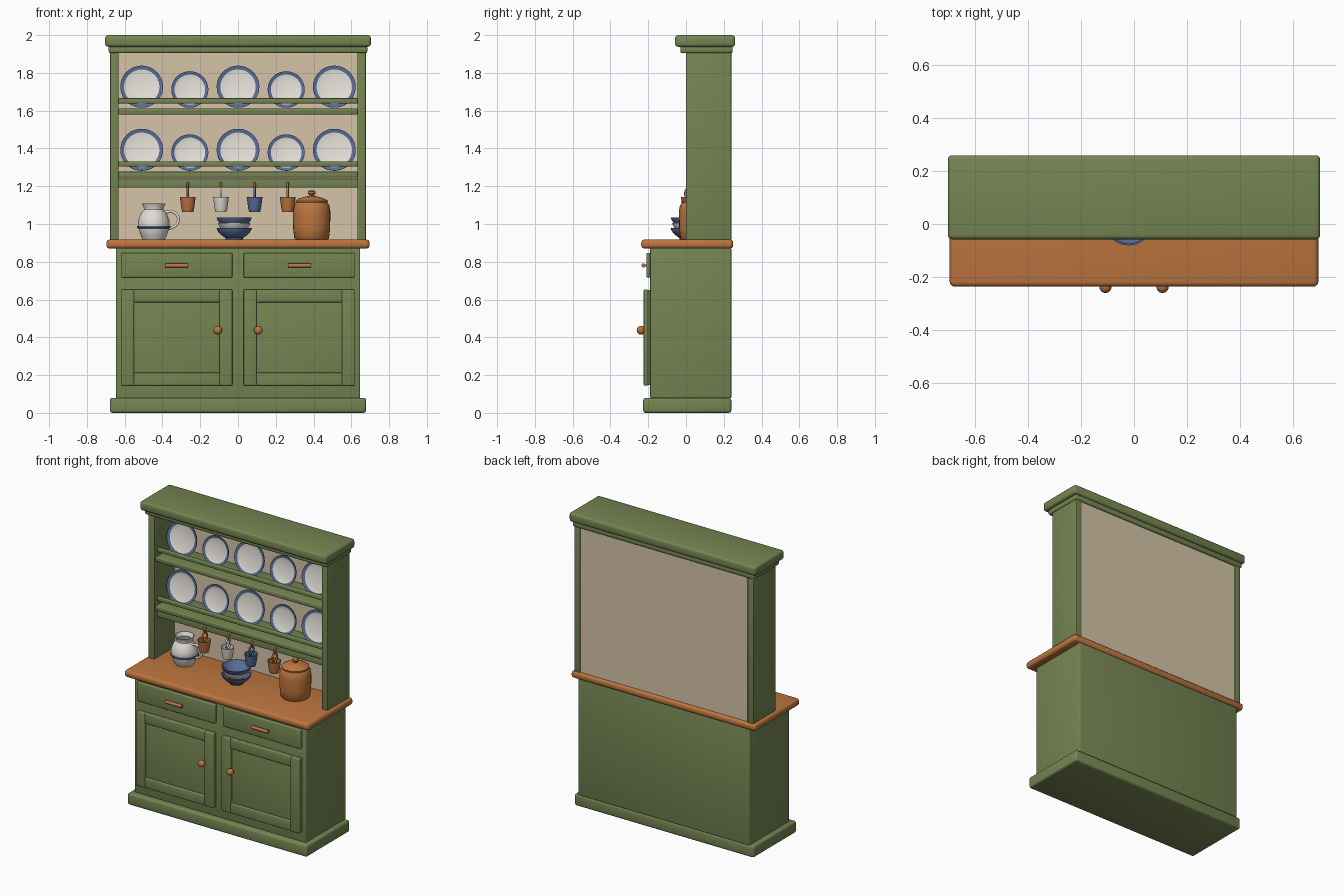
import bpy, bmesh, math
from mathutils import Matrix, Vector

if "Cube" in bpy.data.objects:
    bpy.data.objects.remove(bpy.data.objects["Cube"])


def material(name, rgb):
    m = bpy.data.materials.new(name)
    m.use_nodes = True
    m.diffuse_color = (*rgb, 1)
    m.node_tree.nodes["Principled BSDF"].inputs["Base Color"].default_value = (*rgb, 1)
    return m


GREEN = material("sage_green", (0.18, 0.235, 0.084))
WOOD = material("warm_wood", (0.51, 0.18, 0.048))
CREAM = material("cream_panel", (0.67, 0.56, 0.39))
WHITE = material("white_glaze", (0.75, 0.72, 0.66))
BLUE = material("blue_glaze", (0.095, 0.15, 0.31))


def finish(name, bm, mats, angle=35):
    bmesh.ops.recalc_face_normals(bm, faces=bm.faces)
    mesh = bpy.data.meshes.new(name)
    bm.to_mesh(mesh)
    bm.free()
    for m in mats:
        mesh.materials.append(m)
    ob = bpy.data.objects.new(name, mesh)
    bpy.context.collection.objects.link(ob)
    bpy.ops.object.select_all(action="DESELECT")
    ob.select_set(True)
    bpy.context.view_layer.objects.active = ob
    bpy.ops.object.shade_smooth_by_angle(angle=math.radians(angle))
    return ob


def box(name, xs, ys, zs, mat, bevel=0.006):
    """Rounded box from its extents on each axis."""
    bm = bmesh.new()
    bmesh.ops.create_cube(bm, size=1)
    for v in bm.verts:
        for i, (lo, hi) in enumerate((xs, ys, zs)):
            v.co[i] = lo if v.co[i] < 0 else hi
    if bevel:
        bmesh.ops.bevel(bm, geom=bm.edges[:], offset=bevel, segments=3,
                        profile=0.5, affect="EDGES")
    return finish(name, bm, [mat])


def lathe(name, profile, mats, place, tilt=0, rule=None, sides=32):
    """Revolve (radius, height) points; rule(radius, height) picks the material slot."""
    bm = bmesh.new()
    rings = []
    for r, z in profile:
        rings.append([bm.verts.new((r * math.cos(2 * math.pi * k / sides),
                                    r * math.sin(2 * math.pi * k / sides), z))
                      for k in range(sides)])
    for (a, b), (p, q) in zip(zip(rings, rings[1:]), zip(profile, profile[1:])):
        for k in range(sides):
            n = (k + 1) % sides
            f = bm.faces.new((a[k], a[n], b[n], b[k]))
            if rule:
                f.material_index = rule((p[0] + q[0]) / 2, (p[1] + q[1]) / 2)
    bmesh.ops.remove_doubles(bm, verts=bm.verts, dist=1e-5)
    bm.transform(Matrix.Translation(place) @ Matrix.Rotation(tilt, 4, "X"))
    return finish(name, bm, mats)


def tube(name, points, radius, mat, cyclic=False):
    """Round rod following a smooth path."""
    cu = bpy.data.curves.new(name, "CURVE")
    cu.dimensions = "3D"
    cu.bevel_depth, cu.bevel_resolution = radius, 3
    cu.resolution_u = 6
    cu.use_fill_caps = True
    sp = cu.splines.new("BEZIER")
    sp.bezier_points.add(len(points) - 1)
    for bp, p in zip(sp.bezier_points, points):
        bp.co = p
        bp.handle_left_type = bp.handle_right_type = "AUTO"
    sp.use_cyclic_u = cyclic
    cu.materials.append(mat)
    ob = bpy.data.objects.new(name, cu)
    bpy.context.collection.objects.link(ob)
    return ob


# Lower cabinet
box("plinth", (-0.678, 0.678), (-0.227, 0.24), (0, 0.08), GREEN, 0.014)
box("cabinet_body", (-0.647, 0.647), (-0.19, 0.24), (0.078, 0.873), GREEN)
box("worktop", (-0.697, 0.697), (-0.237, 0.25), (0.87, 0.918), WOOD, 0.018)

# Doors and drawers, mirrored about the middle
for side, s in (("right", -1), ("left", 1)):
    def span(a, b):
        return tuple(sorted((s * a, s * b)))
    box(side + "_drawer", span(0.03, 0.618), (-0.21, -0.185), (0.717, 0.847), GREEN)
    bm = bmesh.new()
    bmesh.ops.create_cone(bm, cap_ends=True, segments=16, radius1=0.011, radius2=0.011,
                          depth=0.122)
    bm.transform(Matrix.Translation((s * 0.326, -0.225, 0.78))
                 @ Matrix.Rotation(math.pi / 2, 4, "Y"))
    finish(side + "_drawer_handle", bm, [WOOD])
    for dx in (-0.045, 0.045):
        box(side + "_handle_post", (s * 0.326 + dx - 0.005, s * 0.326 + dx + 0.005),
            (-0.225, -0.205), (0.775, 0.785), WOOD, 0)
    box(side + "_door_panel", span(0.032, 0.616), (-0.205, -0.185), (0.147, 0.651), GREEN, 0.003)
    for x in (0.03, 0.55):
        box(side + "_door_stile", span(x, x + 0.068), (-0.224, -0.2), (0.145, 0.653), GREEN)
    for z in (0.145, 0.585):
        box(side + "_door_rail", span(0.095, 0.552), (-0.22, -0.2), (z, z + 0.068), GREEN)
    bm = bmesh.new()
    bmesh.ops.create_uvsphere(bm, u_segments=24, v_segments=12, radius=0.023)
    bmesh.ops.translate(bm, verts=bm.verts, vec=(s * 0.108, -0.238, 0.437))
    finish(side + "_door_knob", bm, [WOOD])

# Upper rack
for side, s in (("right", -1), ("left", 1)):
    box(side + "_rack_side", tuple(sorted((s * 0.632, s * 0.677))), (0, 0.24),
        (0.915, 1.93), GREEN, 0.005)
box("back_panel", (-0.635, 0.635), (0.215, 0.233), (0.915, 1.92), CREAM, 0)
box("cornice_moulding", (-0.685, 0.685), (-0.03, 0.247), (1.905, 1.942), GREEN, 0.01)
box("cornice", (-0.704, 0.704), (-0.058, 0.26), (1.938, 2.0), GREEN, 0.016)
box("apron", (-0.634, 0.634), (0.035, 0.055), (1.193, 1.24), GREEN, 0.004)

# Shelves with plate rails and plates
for shelf_z in (1.246, 1.58):
    box("shelf", (-0.634, 0.634), (0.012, 0.22), (shelf_z, shelf_z + 0.031), GREEN)
    box("plate_rail", (-0.634, 0.634), (0.03, 0.052), (shelf_z + 0.058, shelf_z + 0.086), GREEN)
    for i in range(5):
        R = 0.098 if i % 2 else 0.113
        shape = [(0, 0), (0.6 * R, 0), (R, 0.014), (R, 0.019), (0.83 * R, 0.013),
                 (0.62 * R, 0.006), (0, 0.006)]
        lathe("plate", shape, [WHITE, BLUE],
              (0.255 * (i - 2), 0.14, shelf_z + 0.033 + R * 0.98), math.radians(79),
              lambda r, z, R=R: int(r > 0.85 * R), 48)

# Hanging mugs
cup = [(0, 0), (0.029, 0), (0.034, 0.02), (0.042, 0.08), (0.038, 0.08),
       (0.029, 0.012), (0, 0.012)]
for x, mat in zip((-0.266, -0.09, 0.088, 0.263), (WOOD, WHITE, BLUE, WOOD)):
    lathe("mug", cup, [mat], (x, 0.015, 1.064), sides=24)
    ring = [(x, 0.02 + 0.024 * math.cos(t * math.pi / 4), 1.162 + 0.032 * math.sin(t * math.pi / 4))
            for t in range(8)]
    tube("mug_handle", ring, 0.006, mat, True)
    tube("mug_hook", [(x, 0.04, 1.218), (x, 0.018, 1.214), (x, 0.014, 1.195), (x, 0.02, 1.185)],
         0.006, WOOD)

# Jug
jug = (-0.446, 0.06, 0.918)
lathe("jug", [(0, 0), (0.058, 0), (0.068, 0.02), (0.084, 0.065), (0.083, 0.1), (0.07, 0.135),
              (0.052, 0.158), (0.052, 0.168), (0.063, 0.19), (0.057, 0.19), (0.045, 0.165),
              (0.06, 0.13), (0.06, 0.02), (0, 0.02)], [WHITE], jug)
band = [(0.083 + 0.006 * math.cos(k * math.pi / 4), 0.066 + 0.007 * math.sin(k * math.pi / 4))
        for k in range(9)]
lathe("jug_band", band, [BLUE], jug)
tube("jug_handle", [Vector(jug) + Vector((x, 0, z)) for x, z in
                    ((0.06, 0.145), (0.1, 0.147), (0.126, 0.125), (0.122, 0.08), (0.075, 0.055))],
     0.008, WHITE)

# Stacked bowls
bowl = [(0, 0), (0.045, 0), (0.047, 0.008), (0.072, 0.026), (0.088, 0.045), (0.093, 0.06),
        (0.087, 0.06), (0.068, 0.034), (0.04, 0.016), (0, 0.012)]
for i, (scale, mat) in enumerate(((1, BLUE), (0.92, WHITE), (1, BLUE))):
    lathe("bowl", [(r * scale, z) for r, z in bowl], [mat], (-0.02, 0.012, 0.918 + 0.028 * i))

# Lidded crock
crock = (0.39, 0.062, 0.918)
lathe("crock", [(0, 0), (0.085, 0), (0.092, 0.008), (0.098, 0.06), (0.099, 0.15), (0.094, 0.18),
                (0.08, 0.2), (0, 0.2)], [WOOD], crock)
lathe("crock_lid", [(0, 0.195), (0.084, 0.195), (0.086, 0.205), (0.065, 0.218), (0.03, 0.228),
                    (0.012, 0.23), (0.012, 0.234), (0.02, 0.243), (0.019, 0.254), (0.01, 0.26),
                    (0, 0.261)], [WOOD], crock)
